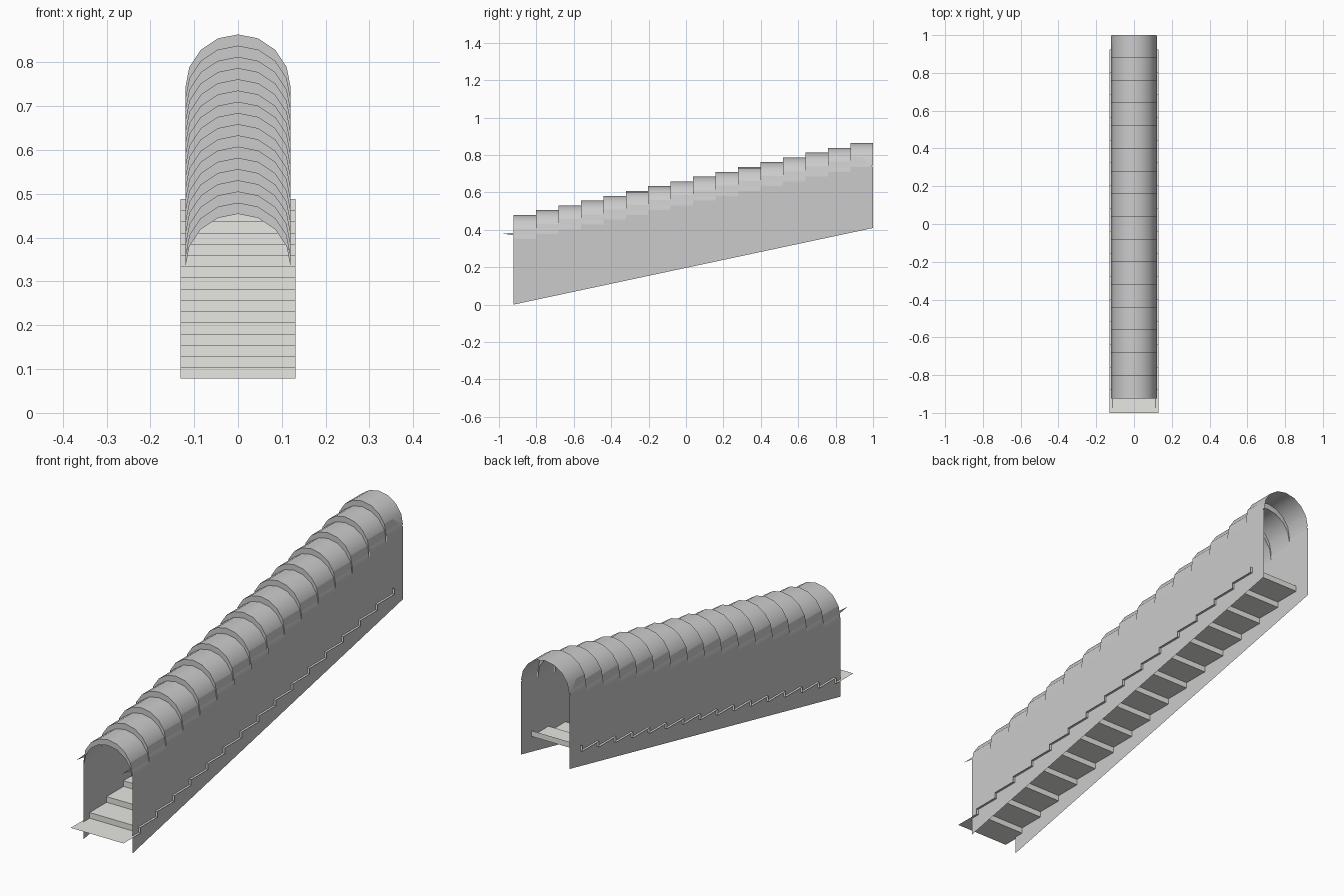
import bpy
import math

if "Cube" in bpy.data.objects:
    bpy.data.objects.remove(bpy.data.objects["Cube"])

N = 16                      # number of steps / roof bays
Y0, Y1 = -0.923, 1.0        # tunnel ends
DY = (Y1 - Y0) / N          # run
DZ = 0.0256                 # rise
R = 0.12                    # vault radius
SPRING = 0.334              # vault spring line at the foot


def make(name, verts, faces, color=None):
    me = bpy.data.meshes.new(name)
    me.from_pydata(verts, [], faces)
    me.update()
    ob = bpy.data.objects.new(name, me)
    bpy.context.collection.objects.link(ob)
    if color:
        m = bpy.data.materials.new(name + "_colour")
        m.diffuse_color = color
        m.use_nodes = True
        m.node_tree.nodes["Principled BSDF"].inputs["Base Color"].default_value = m.diffuse_color
        me.materials.append(m)
    return ob


def loft(name, rows, color=None):
    """Skin a list of equal-length point rows."""
    n = len(rows[0])
    faces = [(i * n + j, i * n + j + 1, (i + 1) * n + j + 1, (i + 1) * n + j)
             for i in range(len(rows) - 1) for j in range(n - 1)]
    return make(name, [p for r in rows for p in r], faces, color)


# staircase: treads and risers as one folded strip
path = [(-1.0, 0.078)]
for i in range(N):
    y, z = path[-1]
    path += [(y + DY, z), (y + DY, z + DZ)]
loft("stairs", [[(0.131, y, z), (-0.131, y, z)] for y, z in path],
     (0.8, 0.8, 0.77, 1))


# stepped barrel vault roof: riser then bay, repeated
def arch(y, z):
    return [(R * math.cos(k * math.pi / 8), y, z + R * math.sin(k * math.pi / 8))
            for k in range(9)]


rows = [arch(Y0, SPRING)]
for i in range(N):
    z = SPRING + (i + 1) * DZ
    rows += [arch(Y0 + i * DY, z), arch(Y0 + (i + 1) * DY, z)]
roof = loft("vaulted_roof", rows)

# side walls: sloping foot, top edge stepping along the first vault facet
lean = R * math.cos(math.pi / 8) + 0.001
facet = R * math.sin(math.pi / 8)
for side, label in ((1, "right"), (-1, "left")):
    verts, faces = [], []
    for i in range(N):
        a, b = Y0 + i * DY, Y0 + (i + 1) * DY
        s = SPRING + (i + 1) * DZ
        top_b = b - 0.06 if i == N - 1 else b     # clipped corner at the top end
        k = len(verts)
        verts += [(side * (R + 0.001), a, i * DZ + 0.0),
                  (side * (R + 0.001), b, (i + 1) * DZ),
                  (side * (R + 0.001), b, s - 0.008),
                  (side * (R + 0.001), a, s - 0.008),
                  (side * lean, top_b, s + facet),
                  (side * lean, a, s + facet)]
        faces += [(k, k + 1, k + 2, k + 3), (k + 3, k + 2, k + 4, k + 5)]
    # small pointed sliver at the foot end
    k = len(verts)
    verts += [(side * 0.115, Y0, 0.383), (side * 0.116, Y0, 0.371),
              (side * 0.115, Y0 - 0.06, 0.38)]
    faces.append((k, k + 1, k + 2))
    if side < 0:
        faces = [f[::-1] for f in faces]
    make(label + "_wall", verts, faces)

# smooth the curved vault, keep the step edges sharp
bpy.ops.object.select_all(action='DESELECT')
roof.select_set(True)
bpy.context.view_layer.objects.active = roof
bpy.ops.object.shade_smooth_by_angle(angle=math.radians(30))
